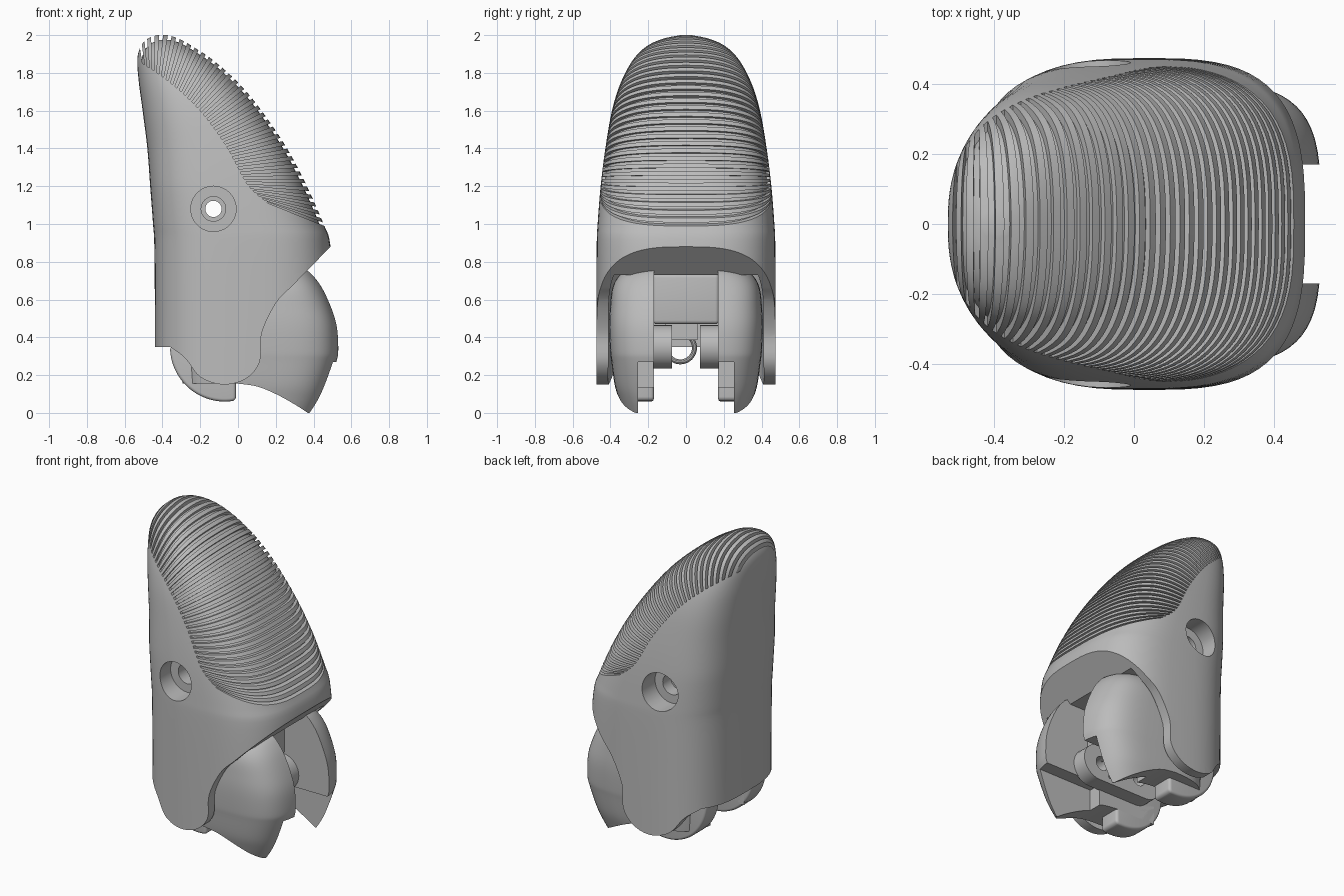
import bpy, bmesh, math
from mathutils import Vector

cube = bpy.data.objects.get("Cube")
if cube:
    bpy.data.objects.remove(cube, do_unlink=True)

grey = bpy.data.materials.new("mid_grey")
grey.use_nodes = True
GREY = (0.5, 0.5, 0.5, 1)
grey.diffuse_color = GREY
grey.node_tree.nodes["Principled BSDF"].inputs["Base Color"].default_value = GREY


def finish(name, bm):
    bmesh.ops.recalc_face_normals(bm, faces=bm.faces)
    me = bpy.data.meshes.new(name)
    bm.to_mesh(me)
    bm.free()
    me.materials.append(grey)
    ob = bpy.data.objects.new(name, me)
    bpy.context.collection.objects.link(ob)
    return ob


def spline(pts, steps):
    """Smooth path through rows of any length."""
    out = []
    for i in range(len(pts) - 1):
        p0, p1, p2 = pts[max(i - 1, 0)], pts[i], pts[i + 1]
        p3 = pts[min(i + 2, len(pts) - 1)]
        for s in range(steps):
            t = s / steps
            out.append([b + 0.5 * t * (c - a + t * (2*a - 5*b + 4*c - d + t * (3*(b - c) + d - a)))
                        for a, b, c, d in zip(p0, p1, p2, p3)])
    out.append(list(pts[-1]))
    return out


def loft(name, rows, power, steps=5, n=72, scale=(1, 1, 1)):
    """Stack of rounded sections; rows hold z, x min, x max, half width."""
    bm = bmesh.new()
    rings = []
    for z, x0, x1, w in spline(rows, steps):
        e = 2 / power(z)
        ring = []
        for k in range(n):
            a = math.tau * k / n
            c, s = math.cos(a), math.sin(a)
            x = (x0 + x1) / 2 + (x1 - x0) / 2 * math.copysign(abs(c) ** e, c)
            y = w * math.copysign(abs(s) ** e, s)
            ring.append(bm.verts.new((x * scale[0], y * scale[1], z * scale[2])))
        rings.append(ring)
    for a, b in zip(rings, rings[1:]):
        for k in range(n):
            bm.faces.new((a[k], a[(k + 1) % n], b[(k + 1) % n], b[k]))
    bm.faces.new(rings[0])
    bm.faces.new(rings[-1])
    return finish(name, bm)


def prism(name, polys, y0, y1):
    """Side profiles (x, z) extruded across y."""
    bm = bmesh.new()
    for poly in polys:
        f = bm.faces.new([bm.verts.new((x, y0, z)) for x, z in poly])
        r = bmesh.ops.extrude_face_region(bm, geom=[f])
        bmesh.ops.translate(bm, vec=(0, y1 - y0, 0),
                            verts=[v for v in r["geom"] if isinstance(v, bmesh.types.BMVert)])
    return finish(name, bm)


def circle(x, z, r, n=40, a0=0.0, a1=math.tau):
    return [(x + r * math.cos(a0 + (a1 - a0) * i / n), z + r * math.sin(a0 + (a1 - a0) * i / n))
            for i in range(n)]


def box(x0, x1, z0, z1):
    return [(x0, z0), (x1, z0), (x1, z1), (x0, z1)]


def cut(ob, tool):
    m = ob.modifiers.new("cut", "BOOLEAN")
    m.operation, m.solver, m.object = "DIFFERENCE", "EXACT", tool
    bpy.context.view_layer.objects.active = ob
    bpy.ops.object.modifier_apply(modifier=m.name)
    bpy.data.objects.remove(tool, do_unlink=True)


def bevel(ob, width):
    m = ob.modifiers.new("round", "BEVEL")
    m.width, m.segments, m.angle_limit = width, 4, math.radians(40)
    bpy.context.view_layer.objects.active = ob
    bpy.ops.object.modifier_apply(modifier=m.name)


def along(path, t):
    """Point at fraction t of a path's length."""
    pts = [Vector(p) for p in path]
    lens = [(b - a).length for a, b in zip(pts, pts[1:])]
    d = t * sum(lens)
    for a, b, l in zip(pts, pts[1:], lens):
        if d <= l:
            return a.lerp(b, d / l)
        d -= l
    return pts[-1]


# Fingertip shell
shell_rows = [(0.1, -.44, .53, .475), (0.5, -.44, .52, .475), (0.88, -.443, .49, .473),
              (1.0, -.45, .453, .468), (1.2, -.465, .365, .452), (1.4, -.48, .26, .427),
              (1.6, -.505, .125, .392), (1.75, -.525, .0, .345), (1.87, -.533, -.135, .28),
              (1.94, -.515, -.24, .21), (1.98, -.48, -.31, .125), (2.0, -.43, -.37, .03)]
power = lambda z: 2.3 + 0.7 * min(1, (2 - z) / 0.8)
body = loft("fingertip_shell", shell_rows, power)

# Ribbed pad: fan of grooves of even depth
core = loft("pad_core", shell_rows, power, scale=(.963, .963, .987))
outer = spline([(.456, .99), (.36, 1.2), (.25, 1.4), (.12, 1.6), (-.05, 1.8),
                (-.2, 1.92), (-.36, 2.0), (-.47, 1.985), (-.53, 1.9)], 6)
inner = spline([(.16, 1.11), (.05, 1.21), (-.06, 1.41), (-.2, 1.6), (-.36, 1.75), (-.52, 1.86)], 6)
ribs = 34
slots = []
for i in range(ribs):
    t0, t1 = i / ribs, (i + 0.45) / ribs
    a, b, c, d = along(inner, t0), along(outer, t0), along(outer, t1), along(inner, t1)
    slots.append([a, b + (b - a).normalized() * .05, c + (c - d).normalized() * .05, d])
grooves = prism("grooves", slots, -.6, .6)
cut(grooves, core)
cut(body, grooves)

# Lower outline and hinge cavity that follows the shell wall
edge = spline([(-.36, .35), (-.28, .29), (-.2, .19), (-.08, .15), (.04, .18), (.115, .27),
               (.125, .42), (.2, .58), (.28, .665)], 5)
cut(body, prism("outline", [[(-.7, .35)] + edge + [(.49, .88), (.8, 1.16), (.8, -.2), (-.7, -.2)]], -.7, .7))
cut(body, loft("cavity", [(-.1, -.385, .5, .412), (.73, -.385, .5, .412)], lambda z: 3.4, steps=1))

# Cross pin hole with a counterbore on each side
cut(body, prism("pin_hole", [circle(-.13, 1.08, .043)], -.7, .7))
for s in (-1, 1):
    cut(body, prism("bore", [circle(-.13, 1.08, .12)], s * .33, s * .7))
    cut(body, prism("bore", [circle(-.13, 1.08, .065)], s * .25, s * .7))

# Knuckle halves with hooked lower horns
knuckle = loft("knuckle", [(-.02, -.3, .41, .325), (.07, -.3, .455, .355), (.15, -.3, .485, .378),
                           (.27, -.3, .525, .395), (.33, -.3, .535, .402), (.45, -.3, .528, .407),
                           (.55, -.3, .5, .403), (.66, -.28, .45, .39), (.73, -.25, .4, .35),
                           (.765, -.2, .36, .27)], lambda z: 3.8, n=64)
cut(knuckle, prism("slot", [box(-.6, .8, -.2, 1)], -.17, .17))
cut(knuckle, prism("horn_gap", [box(.12, .8, -.2, .27)], -.255, .255))
belly = spline([(0, .155), (.1, .14), (.2, .1), (.3, .045), (.37, 0)], 5)
cut(knuckle, prism("belly", [[(-.6, .155)] + belly + [(.6, 0), (.6, -.2), (-.6, -.2)]], -.7, .7))

parts = [body, knuckle]
for s, side in ((-1, "right"), (1, "left")):
    # Rear heel of the knuckle
    heel = prism("heel_" + side, [circle(-.07, .35, .29, 30, math.pi, math.pi * 1.565) + [(-.01, .07), (-.01, .35)]],
                 *sorted((s * .17, s * .31)))
    bevel(heel, .035)
    # Inner link arm with two pin holes
    arm_outline = (circle(.2, .35, .115, 16, -math.pi / 2, math.pi / 2) + [(.2, .465)] +
                   circle(-.15, .35, .115, 16, math.pi / 2, math.pi * 1.5) + [(-.15, .235)])
    arm = prism("link_arm_" + side, [arm_outline], *sorted((s * .075, s * .175)))
    for x in (.18, -.1):
        cut(arm, prism("arm_hole", [circle(x, .35, .045, 24)], -.3, .3))
    parts += [heel, arm]

# Centre block and cable eyelet
block = prism("centre_block", [box(-.39, .22, .47, .735)], -.175, .175)
bevel(block, .02)
stem = prism("eyelet_stem", [box(.08, .16, .385, .48)], -.11, .06)
bpy.ops.mesh.primitive_torus_add(major_radius=.075, minor_radius=.013, major_segments=40, minor_segments=10,
                                 location=(.12, -.03, .345), rotation=(0, math.pi / 2, 0))
eyelet = bpy.context.object
eyelet.name = "cable_eyelet"
eyelet.data.materials.append(grey)
parts += [block, stem, eyelet]

bpy.ops.object.select_all(action="DESELECT")
for ob in parts:
    ob.select_set(True)
bpy.context.view_layer.objects.active = body
bpy.ops.object.shade_smooth_by_angle(angle=math.radians(30))
